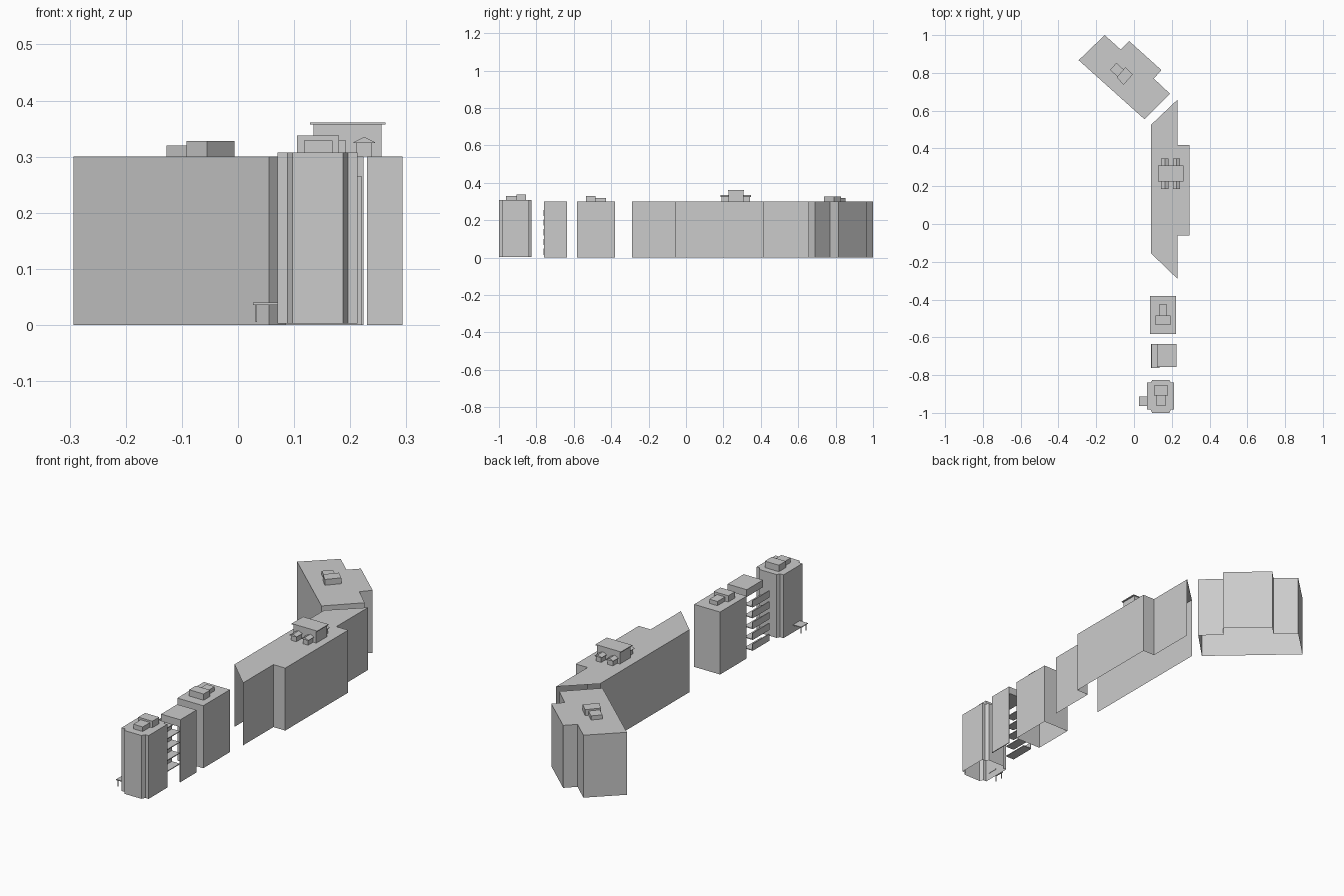
import bpy, bmesh


def prism(name, pts, z0, z1, skip=(), bottom=False):
    """Extruded plan; skip lists wall indices left open."""
    bm = bmesh.new()
    lo = [bm.verts.new((x, y, z0)) for x, y in pts]
    hi = [bm.verts.new((x, y, z1)) for x, y in pts]
    n = len(pts)
    bm.faces.new(hi)
    if bottom:
        bm.faces.new(lo[::-1])
    for i in range(n):
        if i not in skip:
            j = (i + 1) % n
            bm.faces.new((lo[i], lo[j], hi[j], hi[i]))
    return finish(name, bm)


def finish(name, bm):
    bmesh.ops.recalc_face_normals(bm, faces=bm.faces[:])
    me = bpy.data.meshes.new(name)
    bm.to_mesh(me)
    bm.free()
    ob = bpy.data.objects.new(name, me)
    bpy.context.collection.objects.link(ob)
    return ob


def box(name, x0, x1, y0, y1, z0, z1, bottom=True):
    return prism(name, [(x0, y0), (x1, y0), (x1, y1), (x0, y1)], z0, z1, bottom=bottom)


def gable(name, xc, w, y0, y1, z0, ze, zr):
    """Five-sided gabled profile extruded along y."""
    prof = [(xc - w, z0), (xc + w, z0), (xc + w, ze), (xc, zr), (xc - w, ze)]
    bm = bmesh.new()
    a = [bm.verts.new((x, y0, z)) for x, z in prof]
    b = [bm.verts.new((x, y1, z)) for x, z in prof]
    bm.faces.new(a)
    bm.faces.new(b[::-1])
    for i in range(5):
        j = (i + 1) % 5
        bm.faces.new((a[i], b[i], b[j], a[j]))
    return finish(name, bm)


# Angled north block, open underneath
prism("north_block", [(0.055, 0.555), (0.19, 0.69), (0.105, 0.77), (0.145, 0.815),
                      (-0.025, 0.968), (-0.07, 0.923), (-0.155, 1.0), (-0.293, 0.867)], 0, 0.3)
prism("north_roof_room", [(-0.055, 0.737), (-0.006, 0.792), (-0.045, 0.83), (-0.092, 0.776)],
      0.3, 0.328)
prism("north_roof_annex", [(-0.088, 0.78), (-0.055, 0.818), (-0.093, 0.853), (-0.127, 0.816)],
      0.3, 0.32)

# Long middle block, with open diagonal ends
prism("long_block", [(0.09, -0.155), (0.23, -0.29), (0.23, -0.06), (0.293, -0.06),
                     (0.293, 0.418), (0.23, 0.418), (0.23, 0.658), (0.09, 0.525)],
      0, 0.3, skip=(0, 6))
box("long_roof_room", 0.135, 0.256, 0.228, 0.308, 0.3, 0.357)
box("long_roof_cap", 0.128, 0.263, 0.225, 0.311, 0.357, 0.361)
for i, xc in enumerate((0.163, 0.225)):
    gable(f"vent_house_{i}", xc, 0.014, 0.19, 0.342, 0.3, 0.325, 0.33)
    gable(f"vent_roof_{i}", xc, 0.019, 0.185, 0.347, 0.324, 0.326, 0.335)

# Square block
box("square_block", 0.085, 0.223, -0.582, -0.38, 0, 0.3, bottom=False)
box("square_roof_room", 0.115, 0.192, -0.535, -0.485, 0.3, 0.33)
box("square_roof_annex", 0.132, 0.175, -0.485, -0.427, 0.3, 0.32)

# Open link building: east wall, top storey, stacked balconies
box("link_wall", 0.22, 0.224, -0.758, -0.635, 0, 0.3)
box("link_top", 0.122, 0.224, -0.758, -0.635, 0.265, 0.3)
for i in range(5):
    z = 0.015 + 0.052 * i
    box(f"balcony_floor_{i}", 0.09, 0.135, -0.762, -0.635, z, z + 0.004)
    box(f"balcony_rail_{i}", 0.09, 0.094, -0.762, -0.635, z + 0.004, z + 0.033)

# South tower with stepped, chamfered plan
prism("south_tower", [(0.07, -0.983), (0.088, -0.983), (0.097, -1.0), (0.187, -1.0),
                      (0.196, -0.983), (0.213, -0.983), (0.213, -0.84), (0.196, -0.84),
                      (0.187, -0.825), (0.097, -0.825), (0.088, -0.84), (0.07, -0.84)],
      0.003, 0.307)
box("south_roof_room", 0.105, 0.18, -0.907, -0.855, 0.307, 0.338)
box("south_roof_annex", 0.118, 0.168, -0.963, -0.907, 0.307, 0.329)

# Entrance canopy on posts
box("canopy", 0.027, 0.072, -0.963, -0.913, 0.036, 0.04)
for i, y in enumerate((-0.958, -0.92)):
    box(f"canopy_post_{i}", 0.031, 0.034, y, y + 0.003, 0.005, 0.036)
